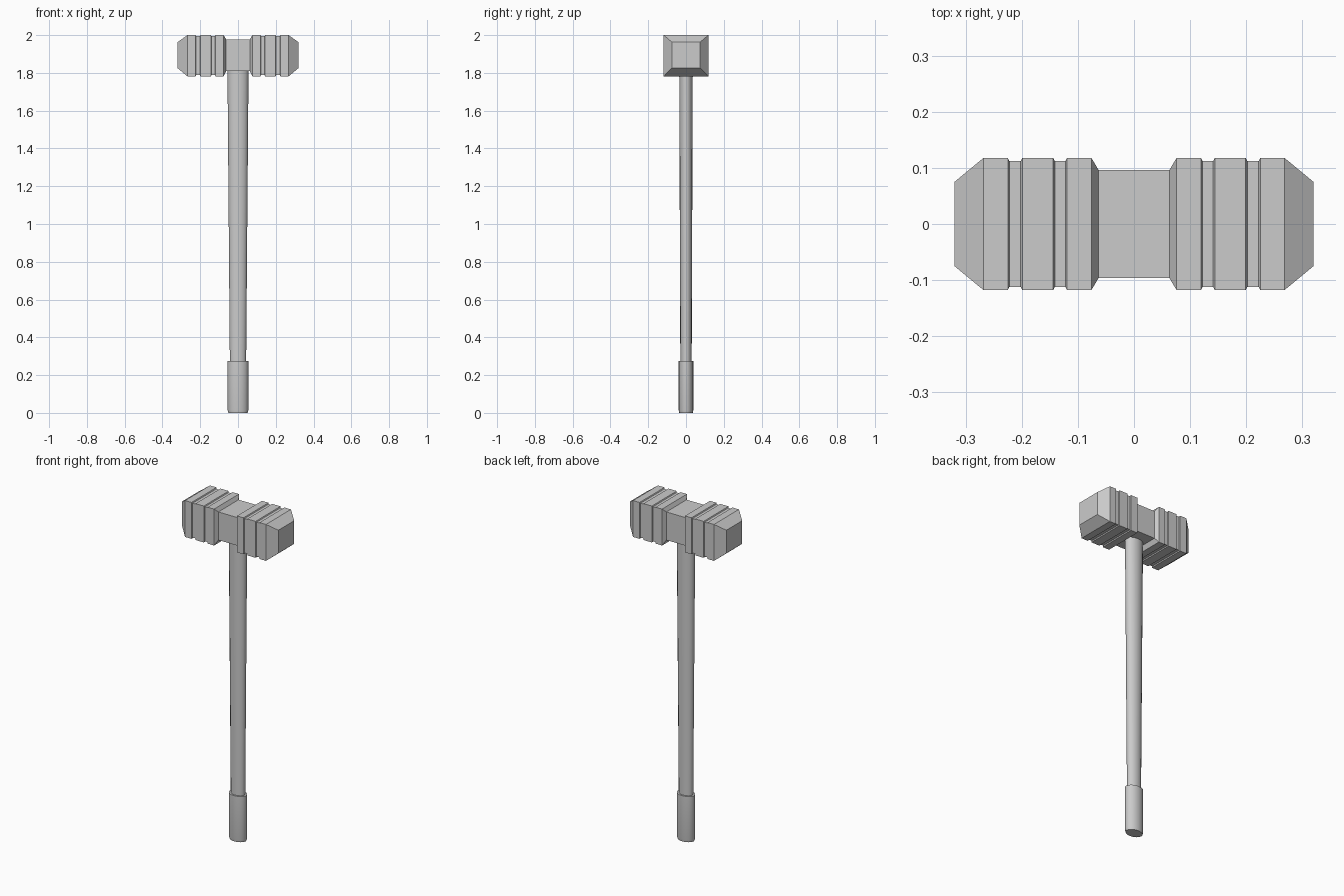
import bpy
import bmesh
from math import cos, sin, pi, radians

cube = bpy.data.objects.get("Cube")
if cube:
    bpy.data.objects.remove(cube, do_unlink=True)

# Single grey material
grey = bpy.data.materials.new("plain grey")
grey.use_nodes = True
COLOUR = (0.6, 0.6, 0.6, 1)
grey.diffuse_color = COLOUR
grey.node_tree.nodes["Principled BSDF"].inputs["Base Color"].default_value = COLOUR


def loft(name, rings, smooth=False):
    """Skin a list of closed point rings and cap both ends."""
    bm = bmesh.new()
    loops = [[bm.verts.new(p) for p in ring] for ring in rings]
    for a, b in zip(loops, loops[1:]):
        for i in range(len(a)):
            j = (i + 1) % len(a)
            bm.faces.new((a[i], a[j], b[j], b[i]))
    bm.faces.new(loops[0])
    bm.faces.new(loops[-1])
    bmesh.ops.recalc_face_normals(bm, faces=bm.faces)
    mesh = bpy.data.meshes.new(name)
    bm.to_mesh(mesh)
    bm.free()
    mesh.materials.append(grey)
    obj = bpy.data.objects.new(name, mesh)
    bpy.context.collection.objects.link(obj)
    if smooth:
        bpy.ops.object.select_all(action="DESELECT")
        obj.select_set(True)
        bpy.context.view_layer.objects.active = obj
        bpy.ops.object.shade_smooth_by_angle(angle=radians(35))
    return obj


def oval(z, rx, ry, sides=16):
    return [(rx * cos(2 * pi * i / sides), ry * sin(2 * pi * i / sides), z)
            for i in range(sides)]


def block(x, ry, rz, zc):
    return [(x, sy * ry, zc + sz * rz)
            for sy, sz in ((-1, -1), (1, -1), (1, 1), (-1, 1))]


# Head: square section along x, with (half depth, half height, centre height)
NECK = (0.096, 0.084, 1.894)
BAND = (0.118, 0.109, 1.891)
GROOVE = (0.112, 0.103, 1.891)
FACE = (0.075, 0.069, 1.894)
half = [(0.063, NECK), (0.076, BAND)]
for start, end in ((0.119, 0.144), (0.199, 0.225)):
    half += [(start, BAND), (start + 0.003, GROOVE),
             (end - 0.003, GROOVE), (end, BAND)]
half += [(0.268, BAND), (0.32, FACE)]
profile = [(-x, s) for x, s in reversed(half)] + half
loft("hammer_head", [block(x, *s) for x, s in profile])

# Handle: oval shaft widening towards the head
loft("handle_shaft", [oval(0.25, 0.043, 0.030), oval(1.85, 0.056, 0.036)], smooth=True)

# Grip: thicker oval sleeve with a small bevel at the foot
loft("handle_grip", [oval(0, 0.051, 0.036), oval(0.015, 0.055, 0.039),
                     oval(0.275, 0.055, 0.039)], smooth=True)
